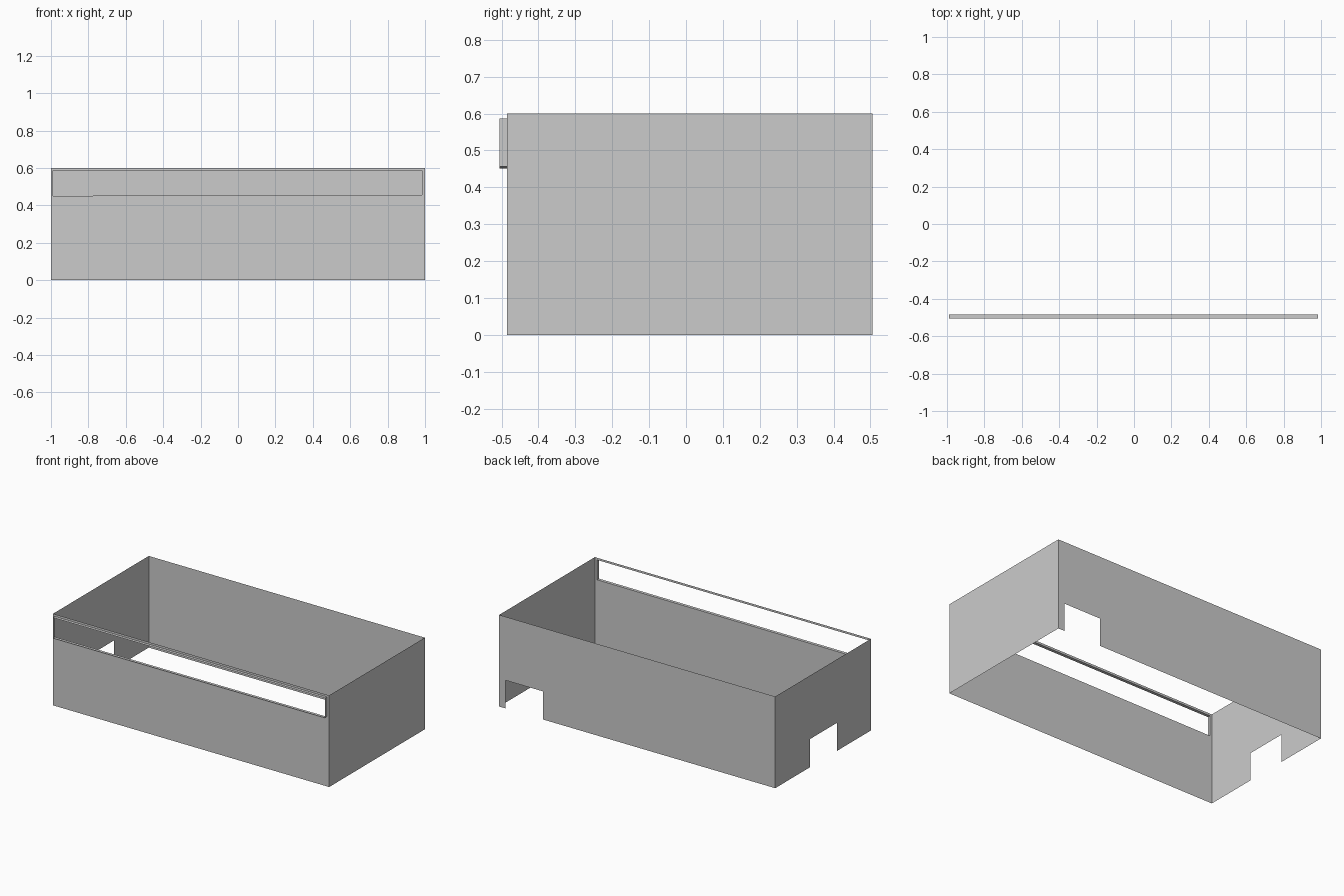
import bpy, bmesh

if "Cube" in bpy.data.objects:
    bpy.data.objects.remove(bpy.data.objects["Cube"])

LEFT, RIGHT, FRONT, BACK, H = -1.0, 1.0, -0.485, 0.505, 0.6
LIP = -0.505      # outer edge of the window lip
NOTCH = 0.184     # height of the cable notches


def make(name, verts, faces):
    mesh = bpy.data.meshes.new(name)
    bm = bmesh.new()
    vs = [bm.verts.new(v) for v in verts]
    for f in faces:
        bm.faces.new([vs[i] for i in f])
    bm.normal_update()
    bm.to_mesh(mesh)
    bm.free()
    obj = bpy.data.objects.new(name, mesh)
    bpy.context.collection.objects.link(obj)
    return obj


def wall(name, start, end, place, notch=None):
    """Upright sheet from start to end, optionally notched at the bottom edge."""
    pts = [(start, 0)]
    if notch:
        a, b = notch
        pts += [(a, 0), (a, NOTCH), (b, NOTCH), (b, 0)]
    pts += [(end, 0), (end, H), (start, H)]
    return make(name, [place(u, z) for u, z in pts], [range(len(pts))])


# Three plain walls: right, back (corner notch), left (middle notch)
wall("right_wall", FRONT, BACK, lambda u, z: (RIGHT, u, z))
wall("back_wall", RIGHT, LEFT, lambda u, z: (u, BACK, z), (0.953, 0.683))
wall("left_wall", BACK, FRONT, lambda u, z: (LEFT, u, z), (0.146, -0.132))

# Front wall: ring of four quads around the long window
outer = [(LEFT, 0), (RIGHT, 0), (RIGHT, H), (LEFT, H)]
window = [(-0.988, 0.451), (0.983, 0.456), (0.983, 0.586), (-0.988, 0.586)]
ring = [(i, (i + 1) % 4, 4 + (i + 1) % 4, 4 + i) for i in range(4)]
make("front_wall", [(x, FRONT, z) for x, z in outer + window], ring)

# Lip: window edge pulled forward
make("window_lip", [(x, y, z) for y in (FRONT, LIP) for x, z in window], ring)
